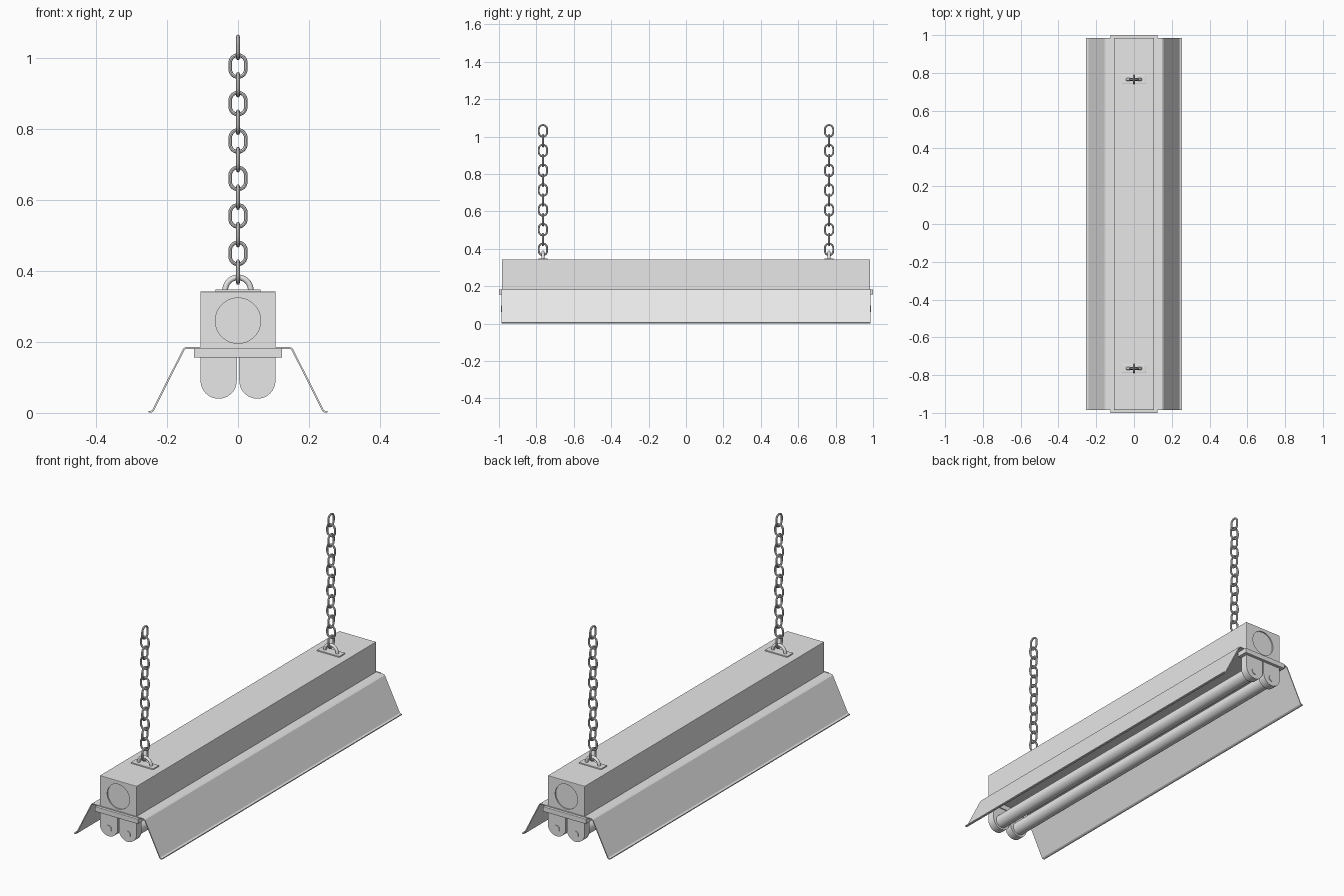
import bpy, bmesh, math
from mathutils import Vector

if "Cube" in bpy.data.objects:
    bpy.data.objects.remove(bpy.data.objects["Cube"])

metal = bpy.data.materials.new("light grey metal")
metal.diffuse_color = (0.8, 0.8, 0.8, 1)
metal.use_nodes = True
metal.node_tree.nodes["Principled BSDF"].inputs["Base Color"].default_value = metal.diffuse_color


def add_mesh(name, bm, smooth=False):
    bmesh.ops.recalc_face_normals(bm, faces=bm.faces[:])
    me = bpy.data.meshes.new(name)
    bm.to_mesh(me)
    bm.free()
    me.materials.append(metal)
    ob = bpy.data.objects.new(name, me)
    bpy.context.collection.objects.link(ob)
    if smooth:
        bpy.ops.object.select_all(action='DESELECT')
        ob.select_set(True)
        bpy.context.view_layer.objects.active = ob
        bpy.ops.object.shade_smooth_by_angle(angle=math.radians(35))
    return ob


def box(name, x, y, z, bevel=0.0):
    """Box from (min, max) ranges."""
    bm = bmesh.new()
    bmesh.ops.create_cube(bm, size=1)
    for v in bm.verts:
        v.co = [r[0] + (c + 0.5) * (r[1] - r[0]) for c, r in zip(v.co, (x, y, z))]
    if bevel:
        bmesh.ops.bevel(bm, geom=bm.edges[:], offset=bevel, segments=2,
                        affect='EDGES', profile=0.5)
    return add_mesh(name, bm)


def prism(name, outline, y0, y1, smooth=True):
    """Extrude an (x, z) outline along y."""
    bm = bmesh.new()
    a = [bm.verts.new((x, y0, z)) for x, z in outline]
    b = [bm.verts.new((x, y1, z)) for x, z in outline]
    bm.faces.new(a)
    bm.faces.new(b[::-1])
    for i in range(len(a)):
        j = (i + 1) % len(a)
        bm.faces.new((a[i], a[j], b[j], b[i]))
    return add_mesh(name, bm, smooth)


def arc(cx, cz, r, a0, a1, n):
    return [(cx + r * math.cos(math.radians(a0 + (a1 - a0) * i / n)),
             cz + r * math.sin(math.radians(a0 + (a1 - a0) * i / n))) for i in range(n + 1)]


def circle(cx, cz, r, n=48):
    return arc(cx, cz, r, 0, 360, n)[:-1]


def sweep(bm, path, r, place, closed, sides=8):
    """Round wire along an (u, w) path; place maps (u, n, w) to space."""
    rings = []
    count = len(path)
    for i, (u, w) in enumerate(path):
        p = path[i - 1] if closed or i else path[i]
        q = path[(i + 1) % count] if closed or i < count - 1 else path[i]
        t = Vector((q[0] - p[0], q[1] - p[1])).normalized()
        ring = []
        for k in range(sides):
            a = 2 * math.pi * k / sides
            c, s = r * math.cos(a), r * math.sin(a)
            ring.append(bm.verts.new(place(u - t.y * c, s, w + t.x * c)))
        rings.append(ring)
    for i in range(count if closed else count - 1):
        a, b = rings[i], rings[(i + 1) % count]
        for k in range(sides):
            m = (k + 1) % sides
            bm.faces.new((a[k], a[m], b[m], b[k]))


# Housing with a shallow round knockout cut into each end
housing = box("housing", (-0.106, 0.106), (-0.984, 0.984), (0.18, 0.342), 0.002)
for side in (-1, 1):
    cutter = prism("knockout_cutter", circle(0, 0.26, 0.064), side * 0.978, side * 1.02, False)
    cutter.hide_render = True
    mod = housing.modifiers.new("knockout", 'BOOLEAN')
    mod.operation = 'DIFFERENCE'
    mod.solver = 'EXACT'
    mod.object = cutter
    bpy.context.view_layer.objects.active = housing
    bpy.ops.object.modifier_apply(modifier=mod.name)
    bpy.data.objects.remove(cutter)

# Bent sheet reflector with turned-out lips
half = [(0.147, 0.183), (0.153, 0.179), (0.240, 0.006), (0.245, 0.003), (0.253, 0.003)]
profile = [(-x, z) for x, z in reversed(half)] + half
bm = bmesh.new()
rows = [[bm.verts.new((x, y, z)) for x, z in profile] for y in (-0.986, 0.986)]
for i in range(len(profile) - 1):
    bm.faces.new((rows[0][i], rows[0][i + 1], rows[1][i + 1], rows[1][i]))
reflector = add_mesh("reflector", bm)
sheet = reflector.modifiers.new("sheet", 'SOLIDIFY')
sheet.thickness = 0.005
sheet.offset = 0
sheet.use_even_offset = True

for side, end in ((-1, "front"), (1, "back")):
    # Socket bracket at each end
    ys = sorted((side * 1.0, side * 0.94))
    box(end + "_bracket", (-0.124, 0.124), ys, (0.156, 0.182), 0.002)

    # Rounded lamp sockets with a round pin cap
    for sx, lr in ((-1, "left"), (1, "right")):
        cx = sx * 0.0545
        outline = arc(cx, 0.091, 0.051, 180, 360, 24) + [(cx + 0.051, 0.16), (cx - 0.051, 0.16)]
        prism(f"{end}_{lr}_socket", outline, side * 0.985, side * 0.945)
        prism(f"{end}_{lr}_pin_cap", circle(cx, 0.08, 0.017, 32), side * 0.988, side * 0.98)

    # Hanger plate and half-round loop
    y = side * 0.765
    box(end + "_hanger_plate", (-0.064, 0.064), (y - 0.024, y + 0.024), (0.340, 0.348), 0.002)
    bm = bmesh.new()
    sweep(bm, arc(0, 0.346, 0.036, 0, 180, 24), 0.008,
          lambda u, n, w: (u, y + n, w), False, 12)
    add_mesh(end + "_hanger_loop", bm, True)

    # Chain: 13 stadium links, turned a quarter each time
    link = arc(0, 0.009, 0.022, 0, 180, 12) + arc(0, -0.009, 0.022, 180, 360, 12)
    bm = bmesh.new()
    for i in range(13):
        z = 0.397 + 0.0528 * i
        if i % 2:
            sweep(bm, link, 0.005, lambda u, n, w: (u, y + n, z + w), True)
        else:
            sweep(bm, link, 0.005, lambda u, n, w: (n, y + u, z + w), True)
    add_mesh(end + "_chain", bm, True)

# Two fluorescent tubes
for sx, lr in ((-1, "left"), (1, "right")):
    prism(lr + "_tube", circle(sx * 0.0545, 0.083, 0.034, 32), -0.95, 0.95)
